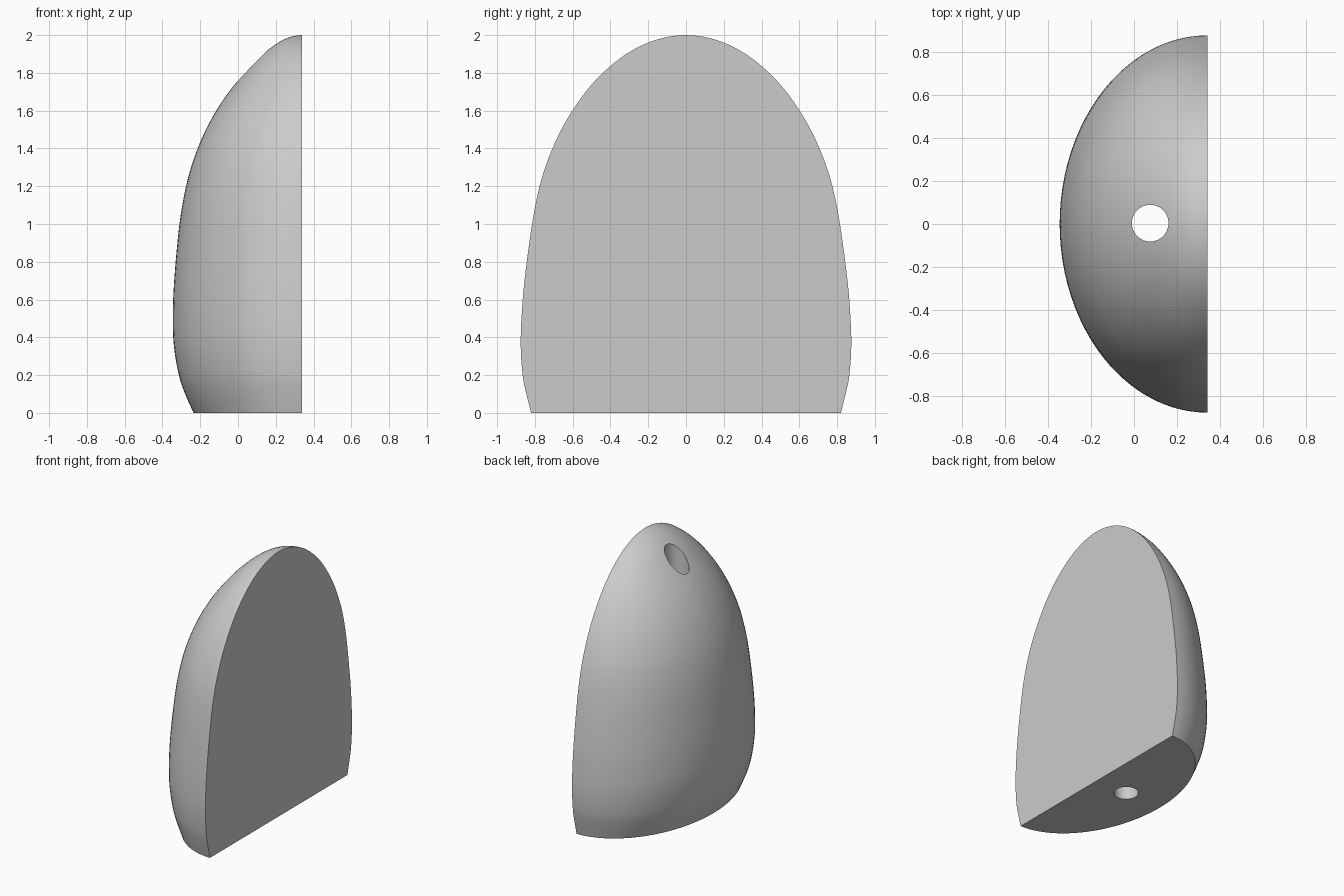
import bpy, bmesh, math
from mathutils import Vector

cube = bpy.data.objects.get("Cube")
if cube:
    bpy.data.objects.remove(cube, do_unlink=True)

FLAT_X = 0.34      # plane of the flat side
ARC_STEPS = 48     # segments round each half-oval section
SUBSTEPS = 4       # rings between two profile points

# Profile: depth, half width, height
PROFILE = [Vector(p) for p in (
    (0.575, 0.82, 0), (0.62, 0.845, 0.1), (0.653, 0.865, 0.2),
    (0.679, 0.875, 0.35), (0.685, 0.871, 0.5), (0.678, 0.855, 0.7),
    (0.65, 0.815, 1.0), (0.615, 0.775, 1.2), (0.572, 0.727, 1.35),
    (0.51, 0.66, 1.5), (0.43, 0.575, 1.64), (0.34, 0.48, 1.76),
    (0.245, 0.365, 1.865), (0.16, 0.25, 1.938), (0.08, 0.126, 1.984), (0, 0, 2))]


def smooth_path(points):
    """Catmull-Rom curve through the points."""
    pts = [points[0] * 2 - points[1]] + points + [Vector((-0.08, -0.126, 1.984))]
    path = []
    for a, b, c, d in zip(pts, pts[1:], pts[2:], pts[3:]):
        for i in range(SUBSTEPS):
            t = i / SUBSTEPS
            path.append(0.5 * (2 * b + (c - a) * t + (2 * a - 5 * b + 4 * c - d) * t ** 2
                               + (3 * b - a - 3 * c + d) * t ** 3))
    return path


grey = bpy.data.materials.new("light grey")
grey.use_nodes = True
grey.diffuse_color = (0.6, 0.6, 0.6, 1)
grey.node_tree.nodes["Principled BSDF"].inputs["Base Color"].default_value = grey.diffuse_color

# Half-egg body lofted from half-oval sections
bm = bmesh.new()
rings = []
for depth, width, z in smooth_path(PROFILE):
    ring = []
    for i in range(ARC_STEPS + 1):
        a = math.pi * i / ARC_STEPS
        ring.append(bm.verts.new((FLAT_X - depth * math.sin(a), width * math.cos(a), z)))
    rings.append(ring)
for low, high in zip(rings, rings[1:]):
    for i in range(ARC_STEPS):
        bm.faces.new((low[i], low[i + 1], high[i + 1], high[i]))
tip = bm.verts.new((FLAT_X, 0, 2))
for i in range(ARC_STEPS):
    bm.faces.new((rings[-1][i], rings[-1][i + 1], tip))
bm.faces.new(rings[0])                                                        # base
bm.faces.new([r[0] for r in rings] + [tip] + [r[-1] for r in reversed(rings)])  # flat side
bmesh.ops.recalc_face_normals(bm, faces=bm.faces)
mesh = bpy.data.meshes.new("half_egg_body")
bm.to_mesh(mesh)
bm.free()
mesh.materials.append(grey)
body = bpy.data.objects.new("half_egg_body", mesh)
bpy.context.collection.objects.link(body)

# Round hole bored from top to base
bpy.ops.mesh.primitive_cylinder_add(vertices=48, radius=0.085, depth=3, location=(0.075, 0.004, 1))
cutter = bpy.context.object
cutter.name = "hole_cutter"
cutter.hide_render = True
cutter.data.materials.append(grey)
bore = body.modifiers.new("bore", 'BOOLEAN')
bore.operation = 'DIFFERENCE'
bore.solver = 'EXACT'
bore.object = cutter

bpy.ops.object.select_all(action='DESELECT')
body.select_set(True)
bpy.context.view_layer.objects.active = body
bpy.ops.object.modifier_apply(modifier=bore.name)
bpy.data.objects.remove(cutter, do_unlink=True)
bpy.ops.object.shade_smooth_by_angle(angle=math.radians(30))
